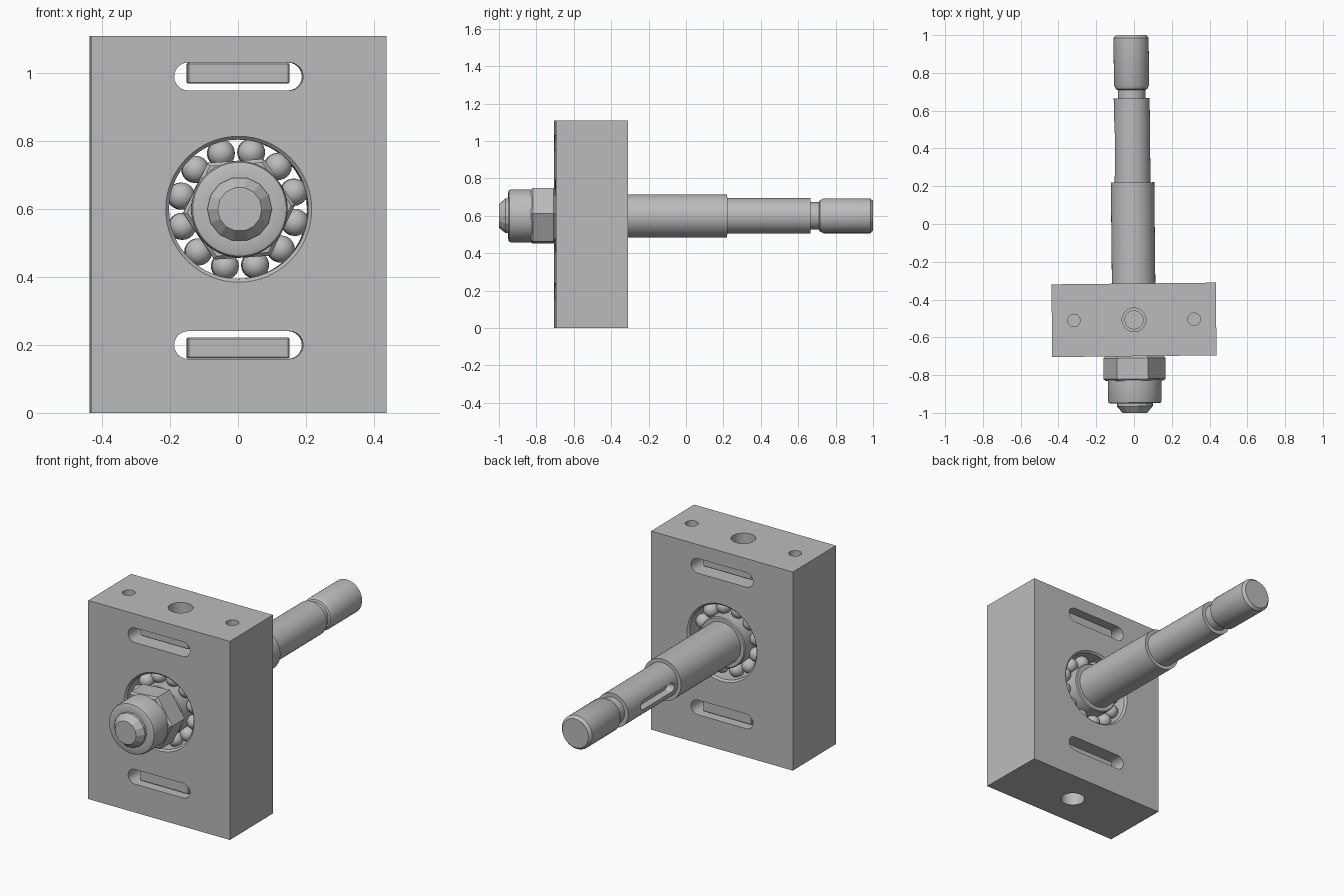
import bpy, bmesh, math
from mathutils import Matrix, Vector

if "Cube" in bpy.data.objects:
    bpy.data.objects.remove(bpy.data.objects["Cube"])

AXIS_Z = 0.6                     # height of the shaft axis
FRONT, BACK = -0.70, -0.315      # faces of the housing
MID = (FRONT + BACK) / 2
HEIGHT = 1.11

steel = bpy.data.materials.new("steel_grey")
steel.use_nodes = True
colour = (0.5, 0.5, 0.5, 1)
steel.diffuse_color = colour
steel.node_tree.nodes["Principled BSDF"].inputs["Base Color"].default_value = colour
parts = []


def finish(name, bm, smooth=True):
    bmesh.ops.recalc_face_normals(bm, faces=bm.faces)
    mesh = bpy.data.meshes.new(name)
    bm.to_mesh(mesh)
    bm.free()
    mesh.materials.append(steel)
    obj = bpy.data.objects.new(name, mesh)
    bpy.context.collection.objects.link(obj)
    parts.append(obj)
    obj["smooth"] = smooth
    return obj


def lathe(name, profile, segs=64, closed=False):
    """Spin (radius, y) points about the shaft axis; open profiles get capped."""
    bm = bmesh.new()
    rings = []
    for r, y in profile:
        rings.append([bm.verts.new((r * math.cos(t), y, AXIS_Z + r * math.sin(t)))
                      for t in (2 * math.pi * i / segs for i in range(segs))])
    pairs = list(zip(rings, rings[1:]))
    if closed:
        pairs.append((rings[-1], rings[0]))
    else:
        bm.faces.new(rings[0])
        bm.faces.new(rings[-1])
    for a, b in pairs:
        for i in range(segs):
            j = (i + 1) % segs
            bm.faces.new((a[i], a[j], b[j], b[i]))
    return finish(name, bm)


def box(name, size, centre, bevel=0):
    bm = bmesh.new()
    bmesh.ops.create_cube(bm, size=1, matrix=Matrix.Translation(centre) @ Matrix.Diagonal((*size, 1)))
    if bevel:
        bmesh.ops.bevel(bm, geom=bm.edges[:], offset=bevel, segments=1, affect='EDGES')
    return finish(name, bm, False)


def prism(name, outline, direction):
    """Extrude a closed outline of points along a direction."""
    bm = bmesh.new()
    face = bm.faces.new([bm.verts.new(p) for p in outline])
    new = bmesh.ops.extrude_face_region(bm, geom=[face])["geom"]
    bmesh.ops.translate(bm, vec=direction, verts=[v for v in new if isinstance(v, bmesh.types.BMVert)])
    return finish(name, bm)


def stadium(length, width, place, n=12):
    """Outline of a round-ended slot, positioned by place(u, v)."""
    r, half, pts = width / 2, (length - width) / 2, []
    for side, start in ((1, -math.pi / 2), (-1, math.pi / 2)):
        for i in range(n + 1):
            t = start + math.pi * i / n
            pts.append(place(side * half + r * math.cos(t), r * math.sin(t)))
    return pts


def drill(name, x, radius, z0, z1):
    bm = bmesh.new()
    bmesh.ops.create_cone(bm, cap_ends=True, segments=32, radius1=radius, radius2=radius,
                          depth=z1 - z0, matrix=Matrix.Translation((x, MID, (z0 + z1) / 2)))
    return finish(name, bm)


def cut(target, cutters):
    for c in cutters:
        mod = target.modifiers.new("cut", 'BOOLEAN')
        mod.operation, mod.solver, mod.object = 'DIFFERENCE', 'EXACT', c
    bpy.context.view_layer.update()
    graph = bpy.context.evaluated_depsgraph_get()
    mesh = bpy.data.meshes.new_from_object(target.evaluated_get(graph))
    target.modifiers.clear()
    target.data = mesh
    for c in cutters:
        parts.remove(c)
        bpy.data.objects.remove(c)


# Housing block with bearing bore, slots and drilled holes
housing = box("housing", (0.87, BACK - FRONT, HEIGHT), (0, MID, HEIGHT / 2))
housing["smooth"] = True
cutters = [lathe("bore", [(0.254, FRONT - 0.1), (0.254, BACK + 0.1)])]
for z in (0.2, 0.991):
    cutters.append(prism("slot", stadium(0.38, 0.082, lambda u, v: (u, FRONT - 0.1, z + v)), (0, 0.6, 0)))
cutters += [drill("top_hole", 0, 0.063, 1.05, 1.2), drill("top_pilot", 0, 0.048, 1.0, 1.1),
            drill("bottom_hole", 0, 0.063, -0.1, 0.14), drill("bottom_pilot", 0, 0.048, 0.1, 0.18)]
cutters += [drill("side_hole", x, 0.033, 0.9, 1.2) for x in (-0.318, 0.318)]
cut(housing, cutters)

# Clamping bars inside the slots
for name, z in (("lower_bar", 0.191), ("upper_bar", 1.001)):
    box(name, (0.3, 0.29, 0.062), (0, MID, z), 0.004)

# Two ball bearings, one flush with each face
for side, face, inward in (("front", FRONT, 1), ("back", BACK, -1)):
    def y(depth):
        return face + inward * depth
    lathe(side + "_outer_race", [(0.254, y(0)), (0.254, y(0.15)), (0.215, y(0.15)), (0.205, y(0.14)),
                                 (0.205, y(0.01)), (0.215, y(0))], closed=True)
    lathe(side + "_inner_race", [(0.095, y(0)), (0.095, y(0.15)), (0.135, y(0.15)), (0.14, y(0.145)),
                                 (0.14, y(0.005)), (0.135, y(0))], closed=True)
    bm = bmesh.new()
    for k in range(12):
        t = math.radians(17 + 30 * k)
        bmesh.ops.create_uvsphere(bm, u_segments=24, v_segments=12, radius=0.04, matrix=Matrix.Translation(
            (0.172 * math.cos(t), y(0.075), AXIS_Z + 0.172 * math.sin(t))))
    finish(side + "_balls", bm)

# Bearing sleeve between the inner races
lathe("spacer_sleeve", [(0.12, FRONT + 0.15), (0.12, BACK - 0.15)])

# Stepped shaft with end groove and a keyway
shaft = lathe("shaft", [(0.095, -0.9), (0.095, BACK - 0.002), (0.115, BACK - 0.002), (0.115, 0.22),
                        (0.095, 0.22), (0.095, 0.665), (0.073, 0.665), (0.073, 0.71),
                        (0.083, 0.715), (0.093, 0.735), (0.093, 0.985), (0.08, 1.0)])
cut(shaft, [prism("keyway", stadium(0.3, 0.05, lambda u, v: (-0.2, 0.4 + u, AXIS_Z + v)), (0.15, 0, 0))])

# Threaded tip of the shaft
lathe("shaft_tip", [(0.065, -1.0), (0.095, -0.965), (0.095, -0.9)], segs=14)["smooth"] = False

# Locking nut: hexagon with a round collar
corners = [math.radians(4 + 60 * i) for i in range(6)]
nut = prism("nut_hexagon", [(0.165 * math.cos(t), -0.83, AXIS_Z + 0.165 * math.sin(t)) for t in corners],
            (0, 0.83 + FRONT, 0))
nut["smooth"] = False
bm = bmesh.new()
bm.from_mesh(nut.data)
rims = [e for e in bm.edges if abs(e.verts[0].co.y - e.verts[1].co.y) < 0.01]
bmesh.ops.bevel(bm, geom=rims, offset=0.01, segments=1, affect='EDGES')
bm.to_mesh(nut.data)
bm.free()
lathe("nut_collar", [(0.095, -0.95), (0.13, -0.95), (0.138, -0.946), (0.142, -0.936), (0.142, -0.825)])

# Slight turn of the whole assembly, then shading
pivot = Vector((0, MID, 0))
turn = Matrix.Translation(pivot) @ Matrix.Rotation(math.radians(0.6), 4, 'Z') @ Matrix.Translation(-pivot)
bpy.ops.object.select_all(action='DESELECT')
for obj in parts:
    obj.data.transform(turn)
    if obj["smooth"]:
        obj.select_set(True)
        bpy.context.view_layer.objects.active = obj
bpy.ops.object.shade_smooth_by_angle(angle=math.radians(30))
